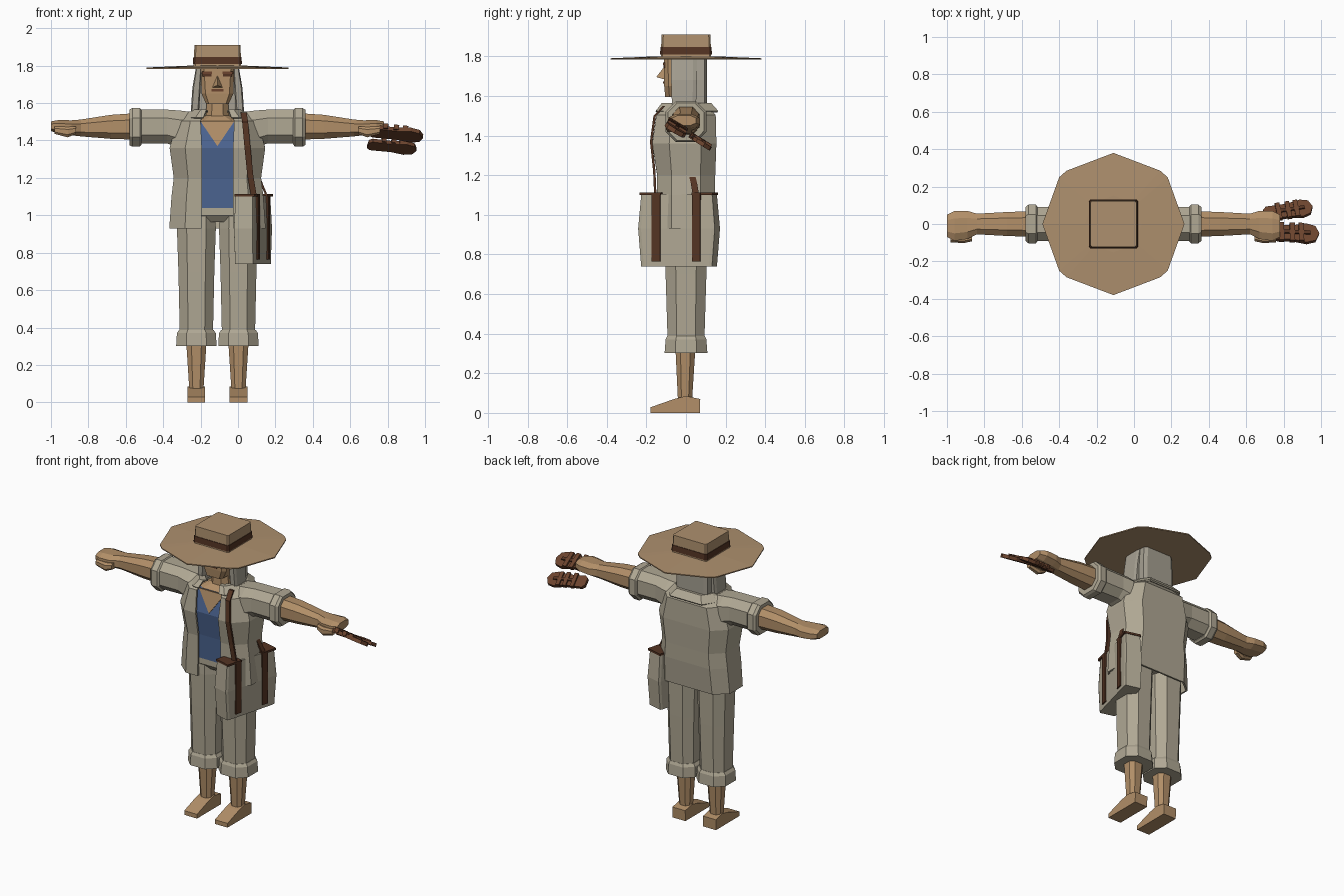
import bpy, bmesh, math
from mathutils import Vector, Matrix, Euler

cube = bpy.data.objects.get("Cube")
if cube:
    bpy.data.objects.remove(cube)

CX = -0.11  # body centre line


def material(name, rgb):
    m = bpy.data.materials.new(name)
    col = [(c / 255 / 12.92 if c < 11 else ((c / 255 + 0.055) / 1.055) ** 2.4) for c in rgb] + [1]
    m.diffuse_color = col
    m.use_nodes = True
    bsdf = m.node_tree.nodes["Principled BSDF"]
    bsdf.inputs["Base Color"].default_value = col
    bsdf.inputs["Roughness"].default_value = 0.9
    return m


SKIN = material("skin", (178, 143, 104))
STRAW = material("straw", (174, 144, 110))
LINEN = material("linen", (176, 168, 148))
HAIR = material("grey_hair", (166, 160, 146))
BLUE = material("blue_shirt", (76, 101, 146))
BROWN = material("leather", (108, 68, 46))
DARK = material("dark_leather", (84, 52, 35))


def loft(name, rings, mat, closed=True, cap=True, matrix=None, thick=0):
    """Skin a list of equal-length point rings, shifted to the body centre."""
    bm = bmesh.new()
    rows = [[bm.verts.new(p) for p in r] for r in rings]
    n = len(rows[0])
    for a, b in zip(rows, rows[1:]):
        for i in range(n if closed else n - 1):
            j = (i + 1) % n
            bm.faces.new((a[i], a[j], b[j], b[i]))
    if closed and cap:
        bm.faces.new(rows[0][::-1])
        bm.faces.new(rows[-1])
    bm.transform(matrix or Matrix.Translation((CX, 0, 0)))
    bmesh.ops.recalc_face_normals(bm, faces=bm.faces)
    me = bpy.data.meshes.new(name)
    bm.to_mesh(me)
    bm.free()
    me.materials.append(mat)
    ob = bpy.data.objects.new(name, me)
    bpy.context.collection.objects.link(ob)
    if thick:
        mod = ob.modifiers.new("thickness", "SOLIDIFY")
        mod.thickness = thick
        mod.offset = 0
    return ob


def section(u, v, k=0.5):
    """Chamfered box outline with half sizes u and v."""
    return [(u, -v * k), (u, v * k), (u * k, v), (-u * k, v),
            (-u, v * k), (-u, -v * k), (-u * k, -v), (u * k, -v)]


def level(z, u, v, x=0, y=0, k=0.5):
    return [Vector((x + a, y + b, z)) for a, b in section(u, v, k)]


def across(x, y, z, v, w, s=1, k=0.5):
    return [Vector((s * x, y + a, z + b)) for a, b in section(v, w, k)]


def box(name, lo, hi, mat, matrix=None):
    ring = lambda z: [(lo[0], lo[1], z), (hi[0], lo[1], z), (hi[0], hi[1], z), (lo[0], hi[1], z)]
    return loft(name, [ring(lo[2]), ring(hi[2])], mat, matrix=matrix)


# Hat: wide angular brim, square crown and leather band
rim = [(0.38, 0), (0.29, 0.25), (0.25, 0.285), (0, 0.38), (-0.25, 0.285), (-0.29, 0.25)]
rim += [(-x, -y) for x, y in rim]
loft("hat_brim", [[(x * f, y * f, z) for x, y in rim]
                  for f, z in ((0.3, 1.785), (1, 1.783), (1, 1.79), (0.4, 1.8))], STRAW)
loft("hat_crown", [level(1.785, 0.128, 0.128, k=0.93), level(1.91, 0.123, 0.123, k=0.93)], STRAW)
loft("hat_band", [level(1.808, 0.131, 0.131, k=0.93), level(1.846, 0.129, 0.129, k=0.93)], DARK)

# Head, hair and face
loft("neck", [level(1.44, 0.07, 0.07), level(1.63, 0.055, 0.06)], SKIN)
loft("head", [level(1.595, 0.06, 0.085, y=-0.02, k=0.75), level(1.65, 0.085, 0.09, y=-0.02, k=0.75),
              level(1.788, 0.09, 0.09, y=-0.02, k=0.8)], SKIN)
loft("hair_back", [level(1.56, 0.115, 0.06, y=0.045, k=0.8), level(1.68, 0.115, 0.06, y=0.045, k=0.8),
                   level(1.788, 0.108, 0.06, y=0.045, k=0.8)], HAIR)
for s, side in ((1, "left"), (-1, "right")):
    loft(side + "_hair_lock", [level(1.53, 0.022, 0.06, s * 0.122, -0.01, 0.7),
                               level(1.68, 0.022, 0.065, s * 0.112, -0.01, 0.7),
                               level(1.788, 0.015, 0.065, s * 0.1, -0.01, 0.7)], HAIR)
    box(side + "_eye", (s * 0.055 - 0.024, -0.114, 1.742), (s * 0.055 + 0.024, -0.106, 1.755), DARK)
    box(side + "_brow", (s * 0.055 - 0.027, -0.117, 1.756), (s * 0.055 + 0.027, -0.106, 1.768), BROWN)
nose_root, nose_tip = [(0, -0.108, 1.75)] * 3, [(-0.028, -0.108, 1.683), (0.028, -0.108, 1.683), (0, -0.15, 1.695)]
nose = loft("nose", [nose_root, nose_tip], SKIN)
box("mouth", (-0.033, -0.116, 1.663), (0.033, -0.106, 1.674), BROWN)

# Shirt with a skin V at the neck
loft("shirt", [level(1.04, 0.19, 0.115, k=0.6), level(1.2, 0.19, 0.122, k=0.6),
               level(1.36, 0.2, 0.145, k=0.6), level(1.5, 0.16, 0.115, k=0.7)], BLUE)
loft("shoulder_skin", [level(1.49, 0.14, 0.11, k=0.7), level(1.535, 0.06, 0.06)], SKIN)
vee = [(-0.092, -0.116, 1.505), (0.092, -0.116, 1.505), (0, -0.145, 1.37)]
loft("neckline", [[Vector(p) + Vector((0, d, 0)) for p in vee] for d in (0.004, -0.005)], SKIN)


# Open jacket wrapped round from lapel to lapel
def wrap(z, w, yf, yb, gap):
    half = [(gap, yf), (w * 0.68, yf), (w, yf * 0.5), (w, yb * 0.5), (w * 0.68, yb)]
    return [(x, y, z) for x, y in half] + [(-x, y, z) for x, y in half[::-1]]


jacket = [wrap(0.93, 0.252, -0.14, 0.125, 0.085), wrap(1.1, 0.24, -0.14, 0.14, 0.083),
          wrap(1.2, 0.228, -0.14, 0.142, 0.082), wrap(1.36, 0.25, -0.165, 0.148, 0.083),
          wrap(1.5, 0.21, -0.145, 0.145, 0.09), wrap(1.55, 0.15, -0.09, 0.1, 0.075)]
loft("jacket", jacket, LINEN, closed=False, thick=0.012)
loft("jacket_collar", [wrap(1.555, 0.1, -0.085, 0.085, 0.05), wrap(1.56, 0.13, -0.12, 0.125, 0.06),
                       wrap(1.52, 0.17, -0.15, 0.16, 0.075)], LINEN, closed=False, thick=0.01)

# Trousers seat
loft("trouser_seat", [level(0.965, 0.13, 0.08), level(1.0, 0.2, 0.11), level(1.06, 0.19, 0.11)], LINEN)

for s, side in ((1, "left"), (-1, "right")):
    # Sleeve, cuff, forearm, hand and thumb
    loft(side + "_sleeve", [across(0.12, 0, 1.46, 0.09, 0.09, s), across(0.2, 0, 1.46, 0.1, 0.1, s),
                            across(0.27, 0, 1.475, 0.09, 0.09, s), across(0.43, 0, 1.475, 0.09, 0.092, s)], LINEN)
    loft(side + "_sleeve_cuff", [across(0.405, 0, 1.47, 0.092, 0.092, s), across(0.415, 0, 1.47, 0.103, 0.103, s),
                                 across(0.455, 0, 1.47, 0.103, 0.103, s), across(0.47, 0, 1.47, 0.09, 0.095, s)], LINEN)
    loft(side + "_arm", [across(0.45, 0, 1.475, 0.068, 0.07, s), across(0.57, 0, 1.473, 0.064, 0.064, s),
                         across(0.73, 0, 1.467, 0.055, 0.045, s), across(0.78, -0.005, 1.468, 0.075, 0.04, s),
                         across(0.85, -0.01, 1.473, 0.08, 0.036, s), across(0.89, -0.01, 1.476, 0.06, 0.026, s)], SKIN)
    loft(side + "_thumb", [across(0.755, -0.07, 1.455, 0.022, 0.02, s), across(0.8, -0.08, 1.445, 0.022, 0.028, s),
                           across(0.87, -0.08, 1.455, 0.018, 0.02, s)], SKIN)
    # Trouser leg, rolled cuff, shin and bare foot
    x = s * 0.1125
    loft(side + "_trouser_leg", [level(0.34, 0.088, 0.092, x), level(0.7, 0.096, 0.103, x),
                                 level(0.93, 0.104, 0.108, x), level(1.02, 0.1, 0.105, x)], LINEN)
    loft(side + "_trouser_cuff", [level(0.302, 0.108, 0.108, x), level(0.37, 0.104, 0.103, x),
                                  level(0.388, 0.092, 0.095, x)], LINEN)
    loft(side + "_shin", [level(0.07, 0.038, 0.036, x, -0.005), level(0.32, 0.054, 0.05, x, -0.003)], SKIN)
    sole = [(-0.18, 0), (0.07, 0), (0.072, 0.07), (0, 0.085), (-0.06, 0.07), (-0.18, 0.028)]
    loft(side + "_foot", [[(x + d, y, z) for y, z in sole] for d in (-0.047, 0.047)], SKIN)

# Satchel hanging at the left hip, turned slightly forward
hang = Matrix.Translation((0.08, -0.035, 0)) @ Matrix.Rotation(math.radians(-15), 4, "Z")
loft("satchel", [level(z, u, v, k=0.92) for z, u, v in
                 ((0.74, 0.053, 0.185), (0.93, 0.056, 0.2), (1.105, 0.05, 0.185))], LINEN, matrix=hang)
for s, side in ((-1, "front"), (1, "rear")):
    box(side + "_satchel_strap", (0.045, s * 0.105 - 0.022, 0.765), (0.061, s * 0.105 + 0.022, 1.11), DARK, hang)
    box(side + "_satchel_trim", (-0.052, s * 0.135 - 0.055, 1.1), (0.06, s * 0.135 + 0.055, 1.113), DARK, hang)


# Shoulder strap: flat ribbons in front and behind the arm
def ribbon(name, path, across_dir, depth_dir):
    a, d = Vector(across_dir) * 0.016, Vector(depth_dir) * 0.006
    rings = [[Vector(p) - a - d, Vector(p) + a - d, Vector(p) + a + d, Vector(p) - a + d] for p in path]
    loft(name, rings, DARK, matrix=Matrix())


ribbon("front_shoulder_strap", [(0.085, -0.155, 1.1), (0.065, -0.16, 1.22), (0.05, -0.176, 1.37),
                                (0.038, -0.158, 1.5), (0.03, -0.11, 1.55)], (1, 0, 0), (0, 1, 0))
ribbon("rear_shoulder_strap", [(0.155, 0.05, 1.1), (0.13, 0.04, 1.16), (0.1, 0.02, 1.24)], (0, 1, 0), (1, 0, 0))

# Pair of sandals carried in the left hand
outline = [(-0.15, -0.03), (-0.13, -0.048), (0, -0.045), (0.08, -0.06), (0.13, -0.045),
           (0.15, 0), (0.13, 0.045), (0.08, 0.06), (0, 0.045), (-0.13, 0.048), (-0.15, 0.03)]
for name, pos, turn, size in (("front_sandal", (0.845, -0.05, 1.437), -2, 0.97),
                              ("rear_sandal", (0.825, 0.07, 1.367), 9, 0.88)):
    rot = Euler((math.radians(-31), math.radians(6), math.radians(turn))).to_matrix().to_4x4()
    place = Matrix.Translation(pos) @ rot @ Matrix.Scale(size, 4)
    loft(name + "_sole", [[(x, y, z) for x, y in outline] for z in (-0.012, 0.012)], BROWN, matrix=place)
    for i, x in enumerate((-0.06, 0.0, 0.05)):
        box(name + "_band_%d" % i, (x - 0.014, -0.056, -0.005), (x + 0.014, 0.056, 0.024), BROWN, place)
    box(name + "_thong", (-0.06, -0.01, 0.008), (0.1, 0.01, 0.022), DARK, place)
